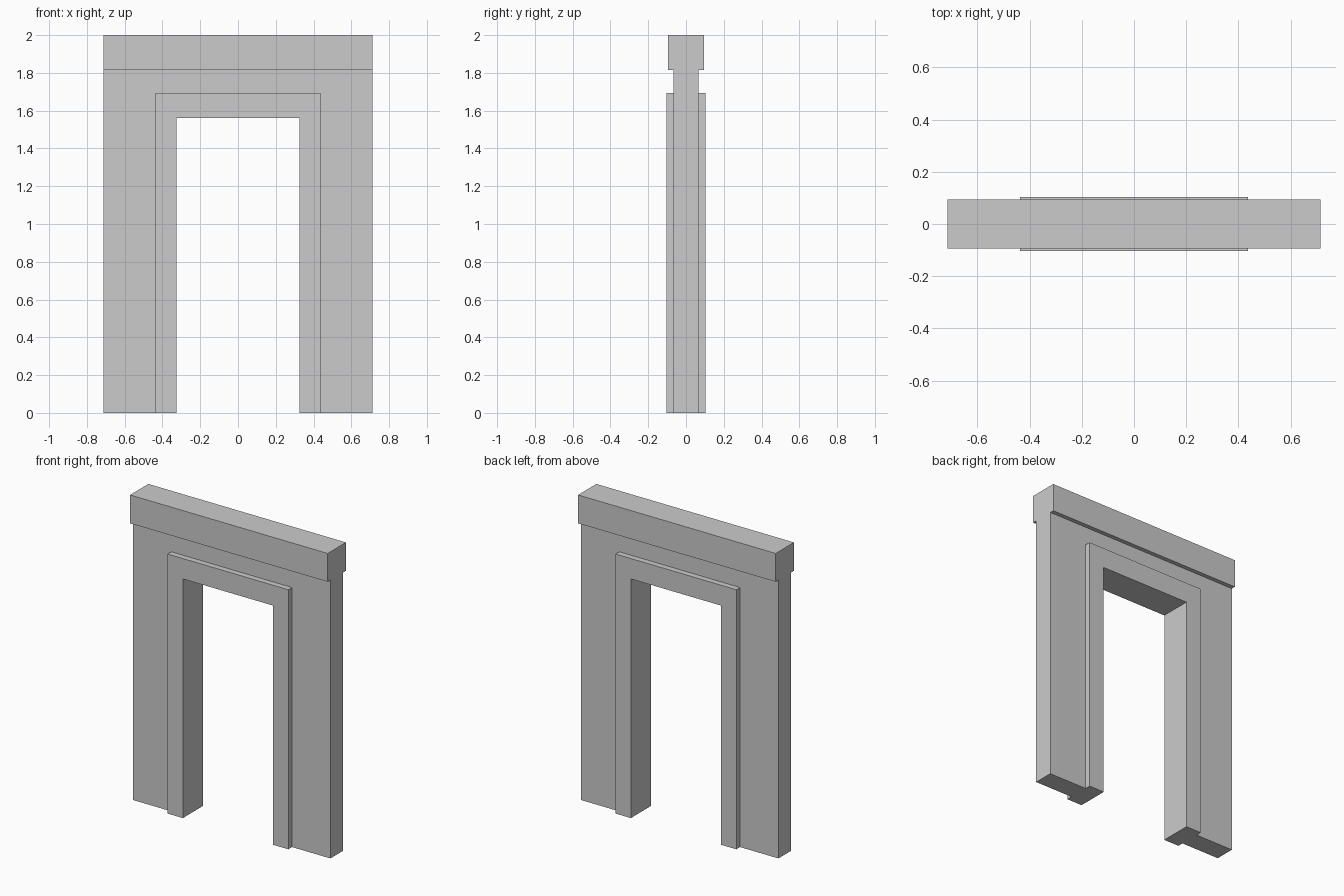
import bpy, bmesh

if "Cube" in bpy.data.objects:
    bpy.data.objects.remove(bpy.data.objects["Cube"])


def add_object(name, bm):
    bmesh.ops.recalc_face_normals(bm, faces=bm.faces)
    mesh = bpy.data.meshes.new(name)
    bm.to_mesh(mesh)
    bm.free()
    obj = bpy.data.objects.new(name, mesh)
    bpy.context.collection.objects.link(obj)
    return obj


# Key sizes: (half width, height) of each nested arch outline
OPENING = (0.325, 1.56)
CASING = (0.436, 1.693)
WALL = (0.713, 1.815)
CASING_Y, WALL_Y, LINTEL_Y = 0.104, 0.066, 0.094

# Wall with raised door casing: a stepped section swept up, over and down the doorway
section = [(OPENING, -CASING_Y), (OPENING, CASING_Y),
           (CASING, CASING_Y), (CASING, WALL_Y),
           (WALL, WALL_Y), (WALL, -WALL_Y),
           (CASING, -WALL_Y), (CASING, -CASING_Y)]
path = [(-1, 0), (-1, 1), (1, 1), (1, 0)]

bm = bmesh.new()
rings = [[bm.verts.new((sx * w, y, sz * h)) for (w, h), y in section]
         for sx, sz in path]
n = len(section)
for a, b in zip(rings, rings[1:]):
    for i in range(n):
        j = (i + 1) % n
        bm.faces.new((a[i], a[j], b[j], b[i]))
# Feet of the two jambs
bm.faces.new(rings[0])
bm.faces.new(rings[-1])
add_object("doorway_wall", bm)

# Lintel cap across the top
bm = bmesh.new()
bmesh.ops.create_cube(bm, size=1)
bmesh.ops.scale(bm, vec=(2 * WALL[0], 2 * LINTEL_Y, 2 - WALL[1]), verts=bm.verts)
bmesh.ops.translate(bm, vec=(0, 0, (2 + WALL[1]) / 2), verts=bm.verts)
add_object("lintel", bm)
